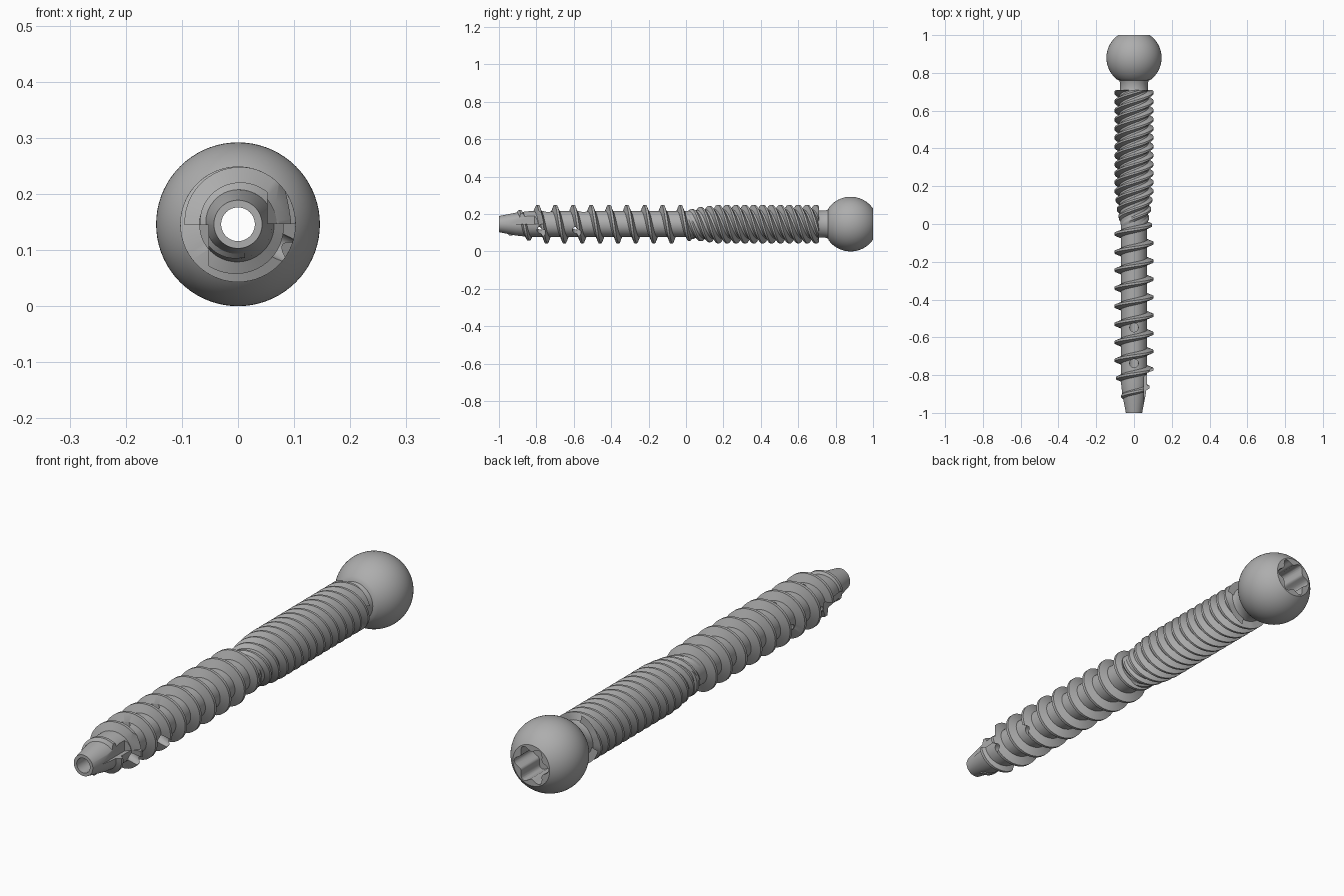
import bpy, bmesh, math
from mathutils import Matrix, Vector

cube = bpy.data.objects.get("Cube")
if cube:
    bpy.data.objects.remove(cube, do_unlink=True)

BALL_R, BALL_Y = 0.146, 0.88
AXIS_Z = BALL_R
BORE = 0.03
TAU = 2 * math.pi

steel = bpy.data.materials.new("grey_steel")
steel.use_nodes = True
grey = (0.42, 0.42, 0.42, 1)
steel.diffuse_color = grey
steel.node_tree.nodes["Principled BSDF"].inputs["Base Color"].default_value = grey


def polar(r, angle, y):
    """Point at a radius and angle around the long axis."""
    return Vector((r * math.cos(angle), y, AXIS_Z + r * math.sin(angle)))


def ramp(y, stops):
    """Linear interpolation through (y, value) stops."""
    if y <= stops[0][0]:
        return stops[0][1]
    for (y0, v0), (y1, v1) in zip(stops, stops[1:]):
        if y <= y1:
            return v0 + (v1 - v0) * (y - y0) / (y1 - y0)
    return stops[-1][1]


def skin(bm, rings, loop=False):
    """Bridge closed rings of points, capping the ends unless looped."""
    rows = [[bm.verts.new(p) for p in ring] for ring in rings]
    n = len(rows[0])
    pairs = list(zip(rows, rows[1:]))
    if loop:
        pairs.append((rows[-1], rows[0]))
    else:
        bm.faces.new(rows[0])
        bm.faces.new(rows[-1])
    for a, b in pairs:
        for i in range(n):
            j = (i + 1) % n
            bm.faces.new((a[i], a[j], b[j], b[i]))


def finish(name, bm):
    bmesh.ops.recalc_face_normals(bm, faces=bm.faces)
    mesh = bpy.data.meshes.new(name)
    bm.to_mesh(mesh)
    bm.free()
    mesh.materials.append(steel)
    ob = bpy.data.objects.new(name, mesh)
    bpy.context.collection.objects.link(ob)
    return ob


def activate(ob):
    bpy.ops.object.select_all(action='DESELECT')
    ob.select_set(True)
    bpy.context.view_layer.objects.active = ob


def thread(name, start, end, lead, starts, phase, base, half_base, half_crest, crest):
    """Helical ridges with a trapezoid section and a varying crest radius."""
    bm = bmesh.new()
    steps = int((end - start) / lead * 56)
    for s in range(starts):
        rings = []
        for i in range(steps + 1):
            y = start + (end - start) * i / steps
            angle = TAU * (0.25 - (y - phase) / lead + s / starts)
            top = ramp(y, crest)
            section = ((-half_base, base), (-half_crest, top),
                       (half_crest, top), (half_base, base))
            rings.append([polar(r, angle, min(y + dy, 0.71)) for dy, r in section])
        skin(bm, rings)
    return finish(name, bm)


# Shaft and ball head: one lathed profile with a bore along the axis
profile = [(BORE, -1), (0.043, -1), (0.061, -0.91), (0.069, -0.84), (0.069, -0.02),
           (0.077, 0.1), (0.077, 0.7), (0.073, 0.71), (0.073, 0.745), (0.078, 0.76)]
first = math.asin(0.088 / BALL_R)
last = math.pi - math.acos((1 - BALL_Y) / BALL_R)
for k in range(29):
    a = first + (last - first) * k / 28
    profile.append((BALL_R * math.sin(a), BALL_Y - BALL_R * math.cos(a)))
profile.append((BORE, 1))
bm = bmesh.new()
skin(bm, [[polar(r, TAU * i / 72, y) for i in range(72)] for r, y in profile], loop=True)
shaft = finish("shaft_and_ball_head", bm)

# Coarse thread on the front half, fine multi-start thread on the rear half
coarse = thread("coarse_thread", -0.94, 0.06, 0.0955, 1, -0.698, 0.045, 0.0265, 0.006,
                [(-0.94, 0.06), (-0.79, 0.103), (-0.03, 0.103), (0.06, 0.078)])
fine = thread("fine_thread", 0.0, 0.735, 0.19, 4, 0.03, 0.066, 0.024, 0.005,
              [(0.0, 0.072), (0.07, 0.09), (0.17, 0.103)])

# Cutter: six-lobed drive socket, tip flutes and side holes
bm = bmesh.new()
lobes = [(0.067 + 0.011 * math.cos(6 * a), a) for a in (TAU * i / 72 for i in range(72))]
skin(bm, [[polar(r, a, y) for r, a in lobes] for y in (0.88, 1.05)])

flute = ((0.053, -1.05), (0.053, -0.81), (0.13, -0.72), (0.13, -1.05))
for side in (1, -1):
    skin(bm, [[(side * x, y, AXIS_Z + side * h) for x, y in flute]
              for h in (0.001, 0.15)])

for ring_y in (-0.548, -0.738):
    for degrees, shift in ((90, 0), (-28, -0.036), (210, -0.038)):
        a = math.radians(degrees)
        out = Vector((math.cos(a), 0, math.sin(a)))
        across = Vector((-out.z, 0, out.x))
        centre = Vector((0, ring_y + shift, AXIS_Z))
        skin(bm, [[centre + out * d + across * (0.023 * math.cos(t))
                   + Vector((0, 0.023 * math.sin(t), 0))
                   for t in (TAU * i / 24 for i in range(24))] for d in (0.022, 0.16)])
cutter = finish("cutter", bm)
cutter.hide_render = True

for ob in (shaft, coarse):
    mod = ob.modifiers.new("cuts", 'BOOLEAN')
    mod.operation = 'DIFFERENCE'
    mod.solver = 'EXACT'
    mod.object = cutter
    activate(ob)
    bpy.ops.object.modifier_apply(modifier=mod.name)
bpy.data.objects.remove(cutter, do_unlink=True)

for ob in (shaft, coarse, fine):
    activate(ob)
    bpy.ops.object.shade_smooth_by_angle(angle=math.radians(32))
